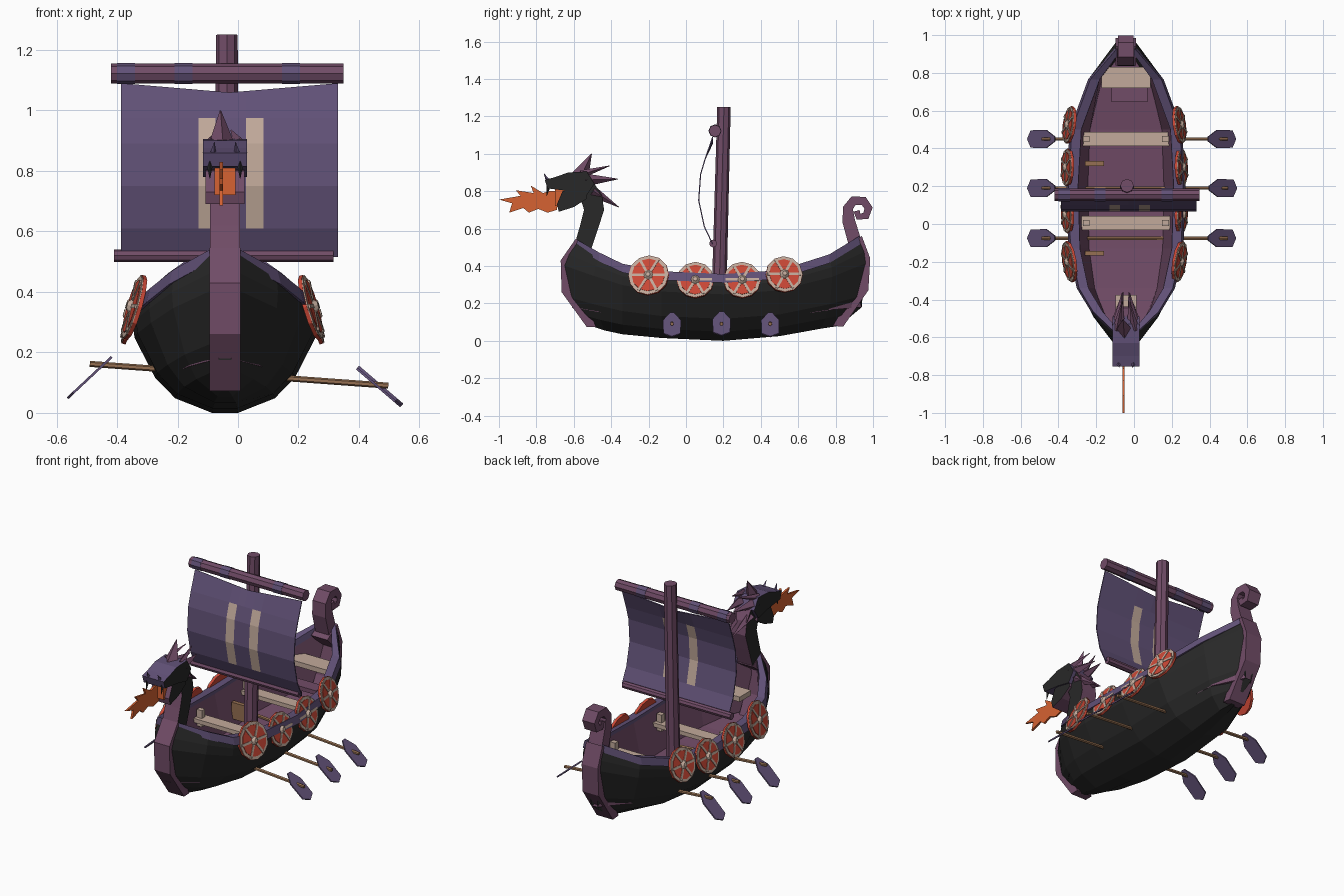
import bpy, bmesh, math
from mathutils import Vector, Matrix

if "Cube" in bpy.data.objects:
    bpy.data.objects.remove(bpy.data.objects["Cube"])

CX = -0.043  # centre line of the ship


def material(name, rgb):
    m = bpy.data.materials.new(name)
    m.diffuse_color = [((c / 255 + 0.055) / 1.055) ** 2.4 for c in rgb] + [1]
    m.use_nodes = True
    m.node_tree.nodes["Principled BSDF"].inputs["Base Color"].default_value = m.diffuse_color
    return m


BLACK = material("black_tar", (40, 40, 40))
PURPLE = material("slate_purple", (97, 81, 119))
MAUVE = material("mauve_wood", (113, 76, 103))
BEIGE = material("beige_wood", (194, 170, 155))
RED = material("shield_red", (203, 72, 54))
ORANGE = material("flame_orange", (214, 98, 50))
WOOD = material("tan_wood", (150, 112, 82))


def finish(name, bm, mats, rule=None):
    bmesh.ops.recalc_face_normals(bm, faces=bm.faces)
    if rule:
        for f in bm.faces:
            f.normal_update()
            f.material_index = rule(f)
    me = bpy.data.meshes.new(name)
    bm.to_mesh(me)
    bm.free()
    for m in mats:
        me.materials.append(m)
    ob = bpy.data.objects.new(name, me)
    bpy.context.collection.objects.link(ob)
    return ob


def rod(name, p0, p1, r, mat, sides=8, r2=None):
    p0, p1 = Vector(p0), Vector(p1)
    d = p1 - p0
    bm = bmesh.new()
    bmesh.ops.create_cone(bm, cap_ends=True, segments=sides, radius1=r,
                          radius2=r if r2 is None else r2, depth=d.length)
    bm.transform(Matrix.Translation((p0 + p1) / 2) @ d.to_track_quat('Z', 'Y').to_matrix().to_4x4())
    return finish(name, bm, [mat])


def box(name, centre, size, mat, rot=None):
    bm = bmesh.new()
    bmesh.ops.create_cube(bm, size=1)
    bm.transform(Matrix.Translation(centre) @ (rot or Matrix()) @ Matrix.Diagonal((*size, 1)))
    return finish(name, bm, [mat])


def prism(name, pts, half, mats, rule=None, x=CX):
    """Outline in the y-z plane, extruded sideways."""
    bm = bmesh.new()
    f = bm.faces.new([bm.verts.new((x - half, y, z)) for y, z in pts])
    ext = bmesh.ops.extrude_face_region(bm, geom=[f])
    bmesh.ops.translate(bm, vec=(2 * half, 0, 0),
                        verts=[v for v in ext["geom"] if isinstance(v, bmesh.types.BMVert)])
    return finish(name, bm, mats, rule)


def loft(name, rings, mats, colour=None):
    bm = bmesh.new()
    vs = [[bm.verts.new(p) for p in ring] for ring in rings]
    n = len(rings[0])
    for a, b in zip(vs, vs[1:]):
        for i in range(n):
            j = (i + 1) % n
            f = bm.faces.new((a[i], a[j], b[j], b[i]))
            f.material_index = colour(i) if colour else 0
    bm.faces.new(vs[0])
    bm.faces.new(vs[-1])
    return finish(name, bm, mats)


# Hull: stations (y, half width, keel z, rim z), levels (width, height fraction)
STATIONS = [(-.60, .048, .08, .53), (-.47, .175, .055, .46), (-.34, .25, .035, .40),
            (-.13, .295, .015, .36), (.2, .305, 0, .345), (.5, .288, .025, .365),
            (.77, .19, .065, .45), (.94, .048, .08, .55)]
LEVELS = [(.14, 0), (.54, .14), (.76, .34), (.98, .72), (1, .85), (.97, 1)]
BOW = [.09, .03, -.03, -.055, -.03, .015]
STERN = [-.12, -.06, 0, .03, .02, -.01]
SHIFT = {0: (BOW, 1), 1: (BOW, .4), 6: (STERN, .4), 7: (STERN, 1)}

hull_rings, rim_rings = [], {1: [], -1: []}
for k, (y, h, zb, zt) in enumerate(STATIONS):
    prof, w = SHIFT.get(k, (BOW, 0))
    half = [(h * a, y + prof[i] * w, zb + (zt - zb) * f) for i, (a, f) in enumerate(LEVELS)]
    inner = max(h - .05, .02)
    half += [(inner, half[-1][1], zt), (min(inner, .66 * h), y + prof[2] * w * .3, zb + .1)]
    hull_rings.append([(CX + x, yy, z) for x, yy, z in half] +
                      [(CX - x, yy, z) for x, yy, z in reversed(half)])
    ty = half[5][1]
    for s in rim_rings:
        rim_rings[s].append([(CX + s * x, ty, z) for x, z in
                             ((h + .010, zt - .035), (h - .002, zt + .012),
                              (inner - .002, zt + .012), (inner - .002, zt - .03))])
loft("hull", hull_rings, [BLACK, MAUVE], lambda i: 0 if i < 5 or i > 9 else 1)
for s, side in ((1, "right"), (-1, "left")):
    loft("gunwale_" + side, rim_rings[s], [PURPLE])

# Stem and stern posts
prism("bow_post", [(-.59, .545), (-.67, .43), (-.665, .26), (-.53, .073), (-.48, .075),
                   (-.58, .28), (-.6, .42), (-.50, .49)], .052, [MAUVE])
prism("stern_post", [(.94, .56), (.985, .44), (.975, .27), (.84, .075), (.785, .08),
                     (.885, .25), (.92, .42), (.84, .5)], .054, [MAUVE])

# Curled tail, a ribbon swept along a spiral
path = [Vector(p) for p in [(.905, .52), (.87, .64), (.866, .71), (.895, .748), (.95, .748),
                            (.976, .71), (.962, .668), (.922, .664), (.912, .695)]]
rings = []
for i, p in enumerate(path):
    t = (path[min(i + 1, 8)] - path[max(i - 1, 0)]).normalized()
    n = Vector((-t.y, t.x)) * (.036 - .002 * i)
    if i > 1:
        n *= .85
    w = .046 - .001 * i
    rings.append([(CX + s * w, *(p + e * n)) for s, e in ((1, 1), (1, -1), (-1, -1), (-1, 1))])
loft("tail_curl", rings, [MAUVE])

# Dragon neck, head, jaw, horns and flame
sides_black = lambda f: 0 if abs(f.normal.x) > .5 else 1
prism("dragon_neck", [(-.60, .50), (-.565, .62), (-.545, .70), (-.565, .765), (-.62, .80),
                      (-.51, .87), (-.45, .78), (-.438, .70), (-.47, .60), (-.51, .48)],
      .05, [BLACK, MAUVE], sides_black)
prism("dragon_head", [(-.755, .86), (-.70, .875), (-.63, .90), (-.53, .905), (-.49, .84),
                      (-.53, .78), (-.62, .80), (-.74, .815)], .072, [BLACK, PURPLE], sides_black)
prism("dragon_jaw", [(-.54, .83), (-.66, .80), (-.69, .73), (-.68, .69), (-.60, .715),
                     (-.53, .76)], .064, [BLACK, MAUVE], sides_black)
prism("tongue", [(-.62, .81), (-.70, .81), (-.70, .72), (-.62, .74)], .034, [ORANGE])
rod("crest_horn", (CX - .01, -.57, .87), (CX - .015, -.505, 1.0), .05, MAUVE, 4, .002)
for s in (-1, 1):
    rod("back_horn", (CX + s * .04, -.54, .86), (CX + s * .02, -.365, .865), .035, MAUVE, 4, .002)
    rod("cheek_horn", (CX + s * .04, -.50, .80), (CX + s * .015, -.36, .715), .03, MAUVE, 4, .002)
    rod("ear_horn", (CX + s * .05, -.56, .89), (CX + s * .02, -.41, .935), .022, MAUVE, 4, .002)
    rod("fang", (CX + s * .05, -.735, .83), (CX + s * .05, -.745, .775), .012, BLACK, 4, .001)
    rod("nostril_horn", (CX + s * .04, -.735, .85), (CX + s * .035, -.76, .895), .013, PURPLE, 4, .001)
prism("flame", [(-.68, .80), (-.73, .80), (-.765, .79), (-.83, .83), (-.815, .79), (-.91, .805),
                (-.885, .775), (-1.0, .755), (-.93, .735), (-.945, .685), (-.87, .71),
                (-.84, .685), (-.79, .705), (-.74, .685), (-.69, .70)], .006, [ORANGE], x=-.055)

# Mast, yard with lashings, boom
rod("mast", (-.037, .173, .10), (-.037, .203, 1.25), .04, MAUVE, 8, .036)
rod("yard", (-.42, .155, 1.122), (.348, .155, 1.122), .033, MAUVE)
for x in (-.18, .175, -.37):
    rod("yard_lashing", (x - .03, .155, 1.122), (x + .03, .155, 1.122), .035, PURPLE)
rod("boom", (-.41, .145, .52), (.315, .145, .52), .021, MAUVE)

# Billowing sail with two stripes
cols = [-.387, -.13, -.075, -.028, .027, .085, .33]
rows = [(.14, 1.09), (.10, .975), (.075, .89), (.065, .75), (.095, .61), (.14, .515)]
bm = bmesh.new()
grid = [[bm.verts.new((x, y, z - (.085 * (.36 - abs(x + .028)) if r == 0 else 0))) for x in cols]
        for r, (y, z) in enumerate(rows)]
for r in range(len(rows) - 1):
    for c in range(len(cols) - 1):
        f = bm.faces.new((grid[r][c], grid[r][c + 1], grid[r + 1][c + 1], grid[r + 1][c]))
        f.material_index = int(c in (1, 4) and 1 <= r <= 3)
sail = finish("sail", bm, [PURPLE, BEIGE])
sail.modifiers.new("thickness", 'SOLIDIFY').thickness = .006

# Round shields along both sides: y, z, radius, distance from the centre line, yaw
for y, z, r, off, yaw in ((-.2, .35, .11, .293, -9), (.05, .325, .10, .303, -2),
                          (.3, .325, .10, .303, 2), (.525, .355, .10, .293, 8)):
    for s in (-1, 1):
        rot = (Matrix.Rotation(math.radians(s * yaw), 4, 'Z') @
               Matrix.Rotation(math.radians(s * 74), 4, 'Y'))
        n = rot.to_3x3() @ Vector((0, 0, 1))
        c = Vector((CX - .008 + s * off, y, z))
        rod("shield_back", c - n * .010, c + n * .003, r, RED, 12)
        rod("shield_rim", c, c + n * .007, r * .98, BEIGE, 12)
        rod("shield_face", c + n * .002, c + n * .010, r * .82, RED, 12)
        for k in range(3):
            box("shield_spoke", c + n * .008, (r * 1.8, .014, .010), BEIGE,
                rot @ Matrix.Rotation(math.radians(60 * k + 30), 4, 'Z'))
        rod("shield_boss", c + n * .006, c + n * .025, .03, BEIGE, 8, .012)

# Oars: one shaft across the hull with a pointed blade at each end
for y in (-.075, .19, .45):
    rod("oar_shaft", (-.49, y, .162), (.497, y, .09), .010, WOOD, 6)
    for s, x0, z0, drop in ((1, .395, .15, .66), (-1, -.415, .182, .72)):
        bm = bmesh.new()
        bm.faces.new([bm.verts.new((x0 + s * a * .77, y + b, z0 - a * drop)) for a, b in
                      ((0, -.012), (0, .012), (.06, .048), (.165, .046), (.19, 0),
                       (.165, -.046), (.06, -.048))])
        blade = finish("oar_blade", bm, [PURPLE])
        blade.modifiers.new("thickness", 'SOLIDIFY').thickness = .008

# Seats with knees, end decks and inner ribs
for y in (0.005, .45):
    box("seat", (CX, y, .27), (.47, .075, .025), BEIGE)
    for s in (-1, 1):
        box("seat_knee", (CX + s * .21, y, .28), (.035, .03, .10), BEIGE)
box("stern_deck", (CX, .775, .37), (.26, .11, .03), BEIGE)
box("stern_step", (CX + .02, .685, .27), (.19, .08, .025), MAUVE)
box("bow_deck", (CX, -.43, .34), (.11, .11, .03), BEIGE)
for y in (-.155, .32):
    box("rib", (-.21, y, .205), (.10, .025, .10), WOOD)
